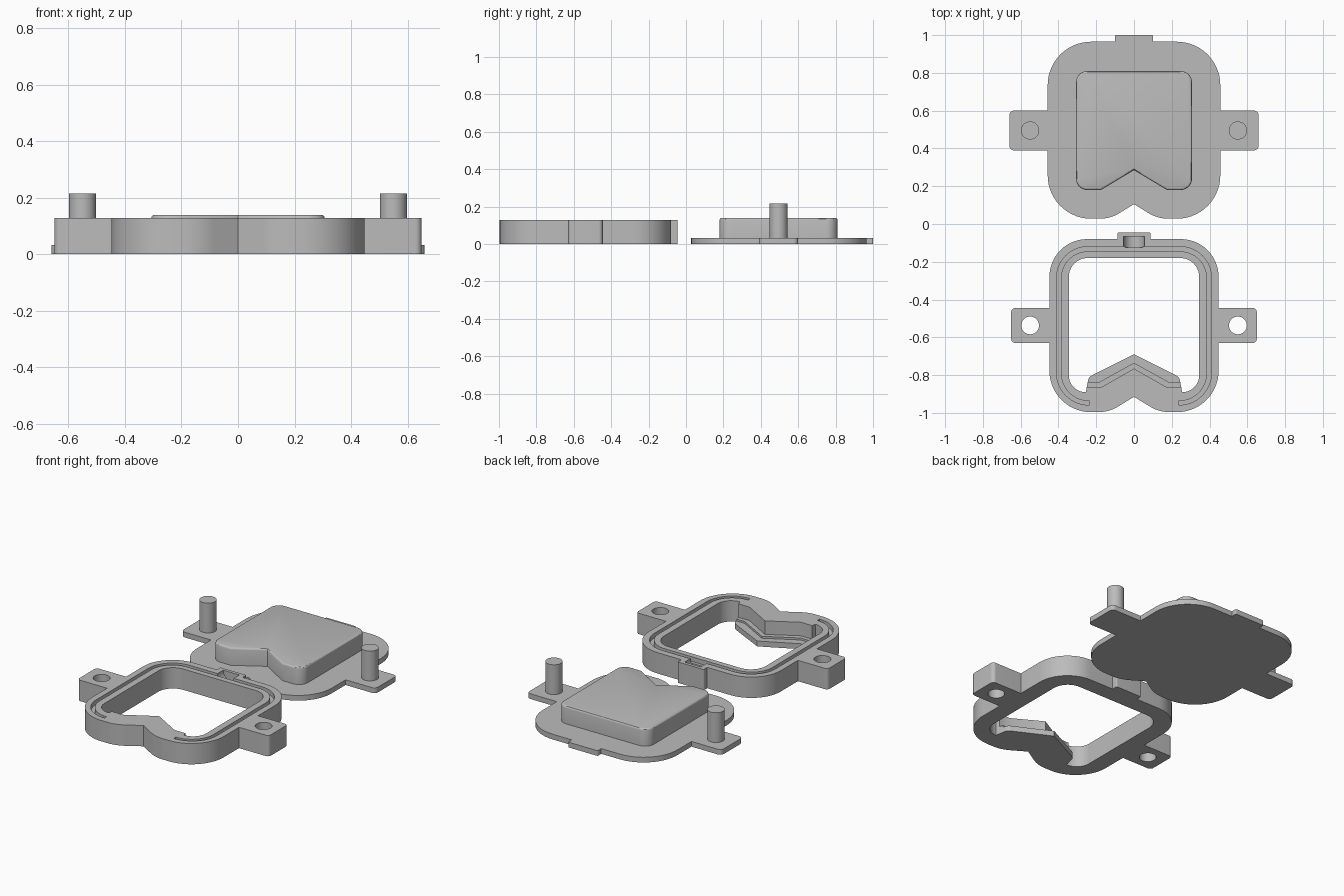
import bpy, bmesh, math
from mathutils import Vector

if "Cube" in bpy.data.objects:
    bpy.data.objects.remove(bpy.data.objects["Cube"])

grey = bpy.data.materials.new("plastic_grey")
grey.diffuse_color = (0.5, 0.5, 0.5, 1)
grey.use_nodes = True
grey.node_tree.nodes["Principled BSDF"].inputs["Base Color"].default_value = grey.diffuse_color


def rounded(points, seg=14):
    """Polygon from (x, y, radius) corners."""
    out, n = [], len(points)
    for i, (x, y, r) in enumerate(points):
        p = Vector((x, y))
        if r == 0:
            out.append(p)
            continue
        a = (Vector(points[i - 1][:2]) - p).normalized()
        b = (Vector(points[(i + 1) % n][:2]) - p).normalized()
        half = a.angle(b) / 2
        t = r / math.tan(half)
        centre = p + (a + b).normalized() * (r / math.sin(half))
        u, v = p + a * t - centre, p + b * t - centre
        sweep = u.angle(v)
        for k in range(seg + 1):
            f = k / seg
            out.append(centre + (u * math.sin((1 - f) * sweep) + v * math.sin(f * sweep)) / math.sin(sweep))
    return out


def mirrored(half):
    """Close a right-hand half outline across x = 0."""
    return half + [(-x, y, r) for x, y, r in reversed(half) if x > 0]


def finish(name, bm):
    bmesh.ops.recalc_face_normals(bm, faces=bm.faces)
    me = bpy.data.meshes.new(name)
    bm.to_mesh(me)
    bm.free()
    me.materials.append(grey)
    ob = bpy.data.objects.new(name, me)
    bpy.context.collection.objects.link(ob)
    return ob


def prism(name, points, z0, z1):
    bm = bmesh.new()
    base = bm.faces.new([bm.verts.new((p.x, p.y, z0)) for p in rounded(points)])
    top = bmesh.ops.extrude_face_region(bm, geom=[base])["geom"]
    bmesh.ops.translate(bm, vec=(0, 0, z1 - z0),
                        verts=[g for g in top if isinstance(g, bmesh.types.BMVert)])
    return finish(name, bm)


def cylinder(name, loc, r, depth, along_y=False):
    bm = bmesh.new()
    bmesh.ops.create_cone(bm, cap_ends=True, segments=40, radius1=r, radius2=r, depth=depth)
    ob = finish(name, bm)
    if along_y:
        ob.rotation_euler.x = math.pi / 2
    ob.location = loc
    return ob


def select(ob):
    bpy.ops.object.select_all(action="DESELECT")
    ob.select_set(True)
    bpy.context.view_layer.objects.active = ob


def cut(ob, cutter):
    mod = ob.modifiers.new("cut", "BOOLEAN")
    mod.operation, mod.solver, mod.object = "DIFFERENCE", "EXACT", cutter
    select(ob)
    bpy.ops.object.modifier_apply(modifier=mod.name)
    bpy.data.objects.remove(cutter)


def smooth(ob):
    select(ob)
    bpy.ops.object.shade_smooth_by_angle(angle=math.radians(30))


# Lid plate with side ears, back tab and front notch
lid = prism("lid_plate", mirrored([
    (0, 0.105, 0), (0.125, 0.028, 0.2), (0.457, 0.028, 0.23), (0.457, 0.39, 0),
    (0.66, 0.39, 0.025), (0.66, 0.6, 0.025), (0.457, 0.6, 0), (0.457, 0.965, 0.23),
    (0.1, 0.965, 0), (0.1, 1.0, 0.006)]), 0, 0.032)

# Raised plug with a softened top edge
plug = prism("lid_plug", mirrored([
    (0, 0.285, 0), (0.175, 0.18, 0), (0.307, 0.18, 0.06), (0.307, 0.81, 0.06)]), 0.02, 0.139)
bm = bmesh.new()
bm.from_mesh(plug.data)
rim = [e for e in bm.edges if all(v.co.z > 0.138 for v in e.verts)]
bmesh.ops.bevel(bm, geom=rim, offset=0.011, segments=3, profile=0.5, affect="EDGES")
bm.to_mesh(plug.data)
bm.free()

# Locating pins
pins = [cylinder(f"{side}_pin", (s * 0.55, 0.495, 0.118), 0.048, 0.194)
        for side, s in (("left", -1), ("right", 1))]

# Frame body
H = 0.128
frame = prism("frame", mirrored([
    (0, -0.915, 0), (0.133, -0.996, 0.2), (0.448, -0.996, 0.22), (0.448, -0.63, 0),
    (0.65, -0.63, 0.022), (0.65, -0.445, 0.022), (0.448, -0.445, 0), (0.448, -0.08, 0.2),
    (0.088, -0.08, 0), (0.088, -0.045, 0.006)]), 0, H)

# Through opening
cut(frame, prism("opening", mirrored([
    (0, -0.69, 0), (0.24, -0.81, 0.04), (0.255, -0.89, 0), (0.345, -0.89, 0.088),
    (0.345, -0.18, 0.1)]), -0.1, 0.3))

# Stepped ledge behind the notch
cut(frame, prism("ledge_upper", mirrored([
    (0, -0.765, 0), (0.175, -0.865, 0), (0.256, -0.865, 0), (0.256, -0.7, 0), (0, -0.6, 0)]),
    0.045, 0.3))
cut(frame, prism("ledge_lower", mirrored([
    (0, -0.735, 0), (0.19, -0.84, 0), (0.257, -0.84, 0), (0.257, -0.7, 0), (0, -0.6, 0)]),
    0.033, 0.2))

# Seal groove around the top, open at the front
outer = [(0.235, -0.958, 0), (0.41, -0.958, 0.17), (0.41, -0.12, 0.165)]
inner = [(0.235, -0.937, 0), (0.386, -0.937, 0.146), (0.386, -0.145, 0.141)]


def flip(pts):
    return [(-x, y, r) for x, y, r in reversed(pts)]


cut(frame, prism("groove", outer + flip(outer) + [
    p for p in flip(inner)[::-1]] + inner[::-1], 0.1, 0.2))

# Rounded pocket at the back tab and holes in the ears
cut(frame, cylinder("pocket", (0, -0.095, H), 0.055, 0.06, along_y=True))
for s in (-1, 1):
    cut(frame, cylinder("ear_hole", (s * 0.55, -0.537, 0.06), 0.047, 0.4))

for ob in [lid, plug, frame] + pins:
    smooth(ob)
